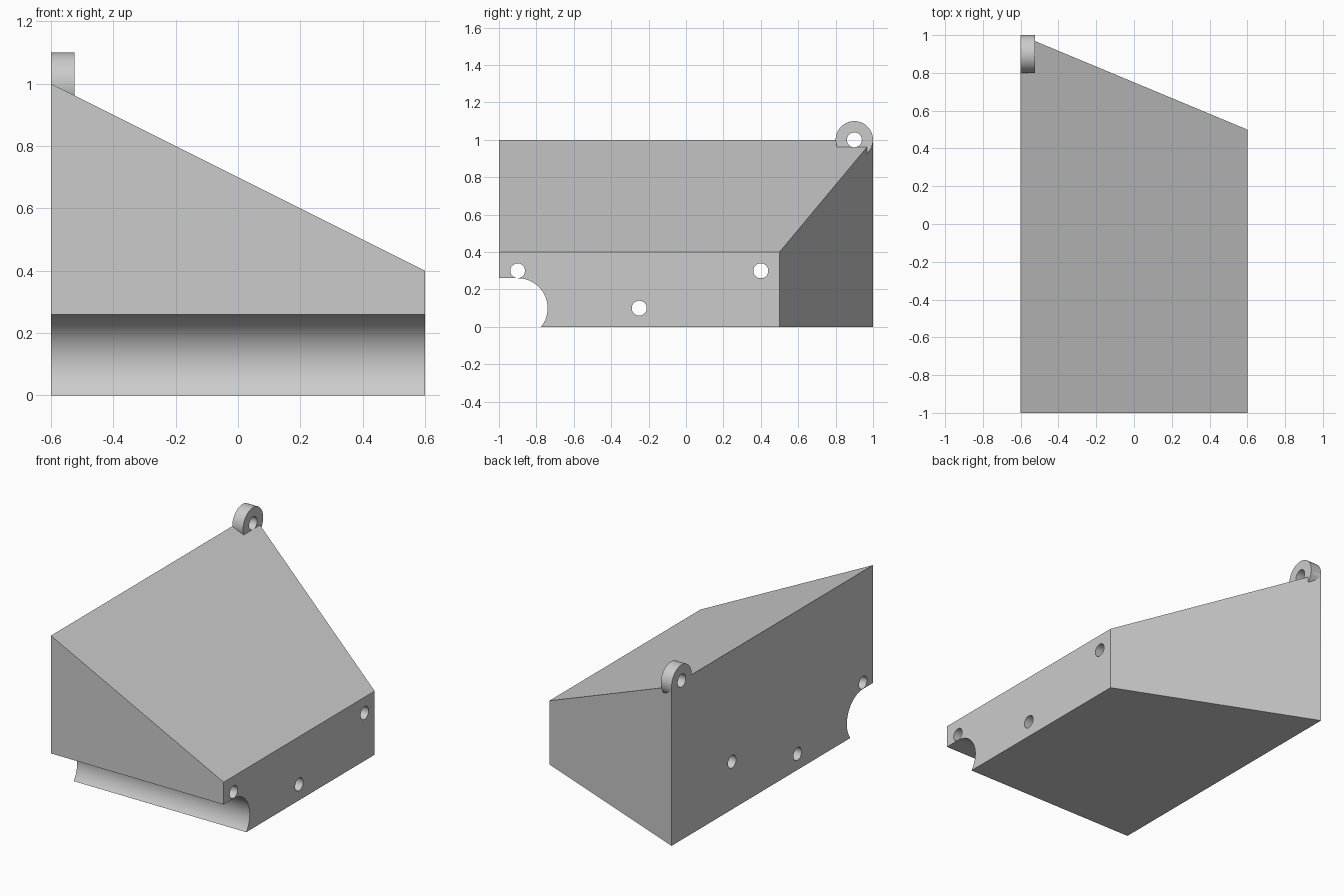
import bpy, bmesh, math
from mathutils import Matrix, Vector

default = bpy.data.objects.get("Cube")
if default:
    bpy.data.objects.remove(default, do_unlink=True)

HALF = 0.6          # half width in x
LUG_T = 0.075       # lug thickness

grey = bpy.data.materials.new("light grey")
grey.use_nodes = True
colour = (0.6, 0.6, 0.6, 1)
grey.diffuse_color = colour
grey.node_tree.nodes["Principled BSDF"].inputs["Base Color"].default_value = colour


def add_object(name, bm):
    bmesh.ops.recalc_face_normals(bm, faces=bm.faces[:])
    mesh = bpy.data.meshes.new(name)
    bm.to_mesh(mesh)
    bm.free()
    mesh.materials.append(grey)
    obj = bpy.data.objects.new(name, mesh)
    bpy.context.collection.objects.link(obj)
    return obj


def x_cylinder(name, x0, x1, y, z, r, sides):
    bm = bmesh.new()
    place = Matrix.Translation(((x0 + x1) / 2, y, z)) @ Matrix.Rotation(math.pi / 2, 4, 'Y')
    bmesh.ops.create_cone(bm, cap_ends=True, segments=sides, radius1=r, radius2=r,
                          depth=x1 - x0, matrix=place)
    return add_object(name, bm)


def boolean(target, other, operation):
    mod = target.modifiers.new(operation.lower(), 'BOOLEAN')
    mod.operation = operation
    mod.solver = 'EXACT'
    mod.object = other
    bpy.context.view_layer.objects.active = target
    bpy.ops.object.modifier_apply(modifier=mod.name)
    bpy.data.objects.remove(other, do_unlink=True)


# Body: side profile with the round groove at the lower front, extruded across x
cy, cz, r = -0.9, 0.1, 0.16
start, end = math.asin(-cz / r), math.pi / 2
profile = [(1, 0), (1, 1), (-1, 1), (-1, cz + r)]
steps = 32
for i in range(steps + 1):
    a = end + (start - end) * i / steps
    profile.append((cy + r * math.cos(a), cz + r * math.sin(a)))

bm = bmesh.new()
face = bm.faces.new([bm.verts.new((-HALF, y, z)) for y, z in profile])
extruded = bmesh.ops.extrude_face_region(bm, geom=[face])["geom"]
bmesh.ops.translate(bm, vec=(2 * HALF, 0, 0),
                    verts=[g for g in extruded if isinstance(g, bmesh.types.BMVert)])
bmesh.ops.recalc_face_normals(bm, faces=bm.faces[:])

# Slanted top and slanted back
for point, normal in (((-HALF, 0, 1), (0.5, 0, 1)),
                      ((-HALF, 1, 0), (0.5, 1.2, 0))):
    cut = bmesh.ops.bisect_plane(bm, geom=bm.verts[:] + bm.edges[:] + bm.faces[:], dist=1e-5,
                                 plane_co=point, plane_no=Vector(normal).normalized(),
                                 clear_outer=True)
    bmesh.ops.holes_fill(bm, edges=[e for e in bm.edges if e.is_boundary], sides=0)
body = add_object("wedge_body", bm)

# Hanging lug at the tall back corner
lug = x_cylinder("lug", -HALF, -HALF + LUG_T, 0.9, 1.0, 0.1, 64)
boolean(body, lug, 'UNION')

# Through holes, and the lug hole
for y, z, radius, x_end in ((-0.9, 0.3, 0.0393, 0.7), (-0.25, 0.1, 0.04, 0.7),
                            (0.4, 0.3, 0.04, 0.7), (0.9, 1.0, 0.04, -0.45)):
    drill = x_cylinder("drill", -0.7, x_end, y, z, radius, 32)
    boolean(body, drill, 'DIFFERENCE')

bpy.ops.object.select_all(action='DESELECT')
body.select_set(True)
bpy.context.view_layer.objects.active = body
bpy.ops.object.shade_smooth_by_angle(angle=math.radians(25))
